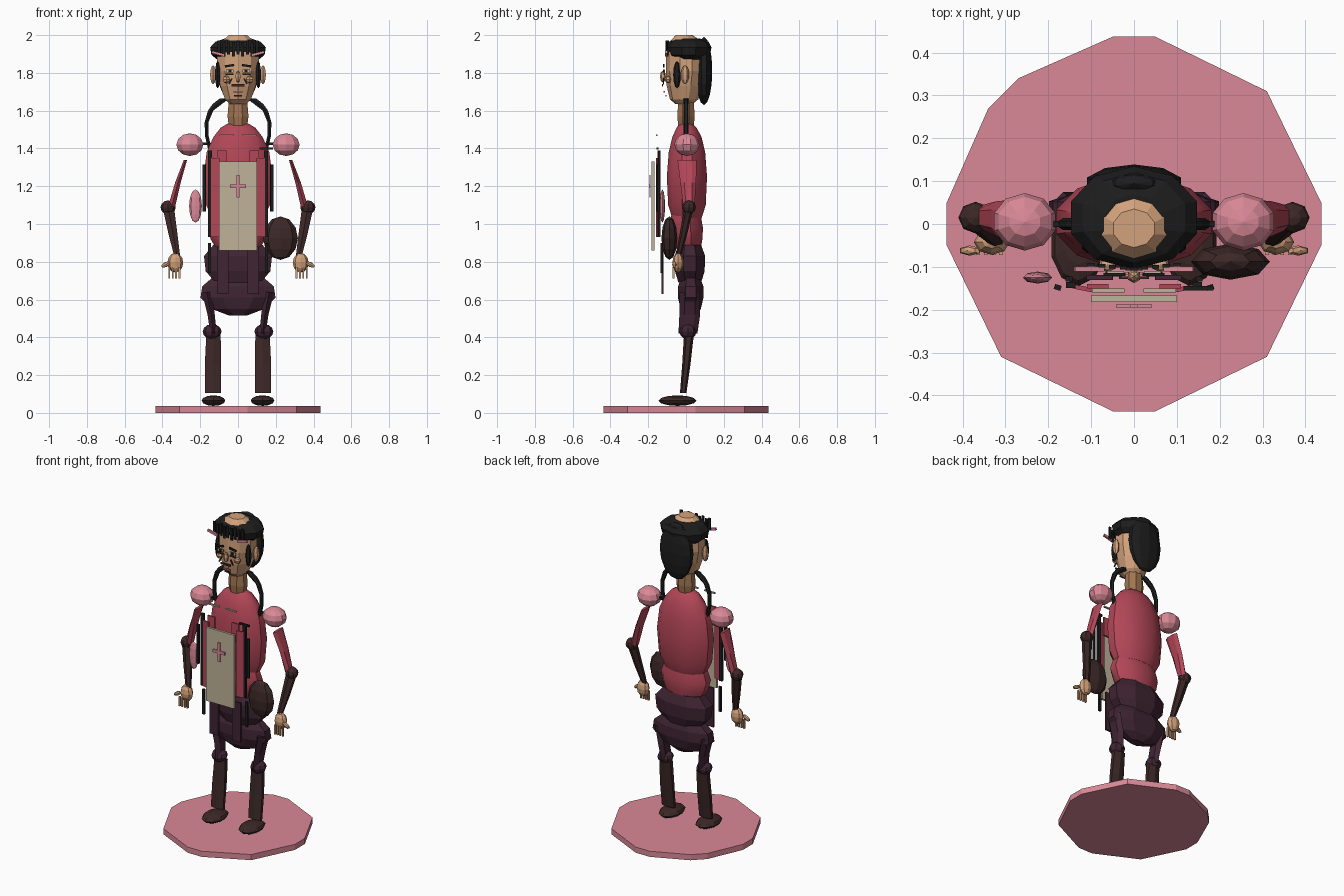
import bpy, bmesh, math
from mathutils import Matrix, Euler


def mat(name, r, g, b):
    m = bpy.data.materials.new(name)
    m.diffuse_color = (r, g, b, 1)
    return m


PINK = mat("rose_pink", 0.70, 0.25, 0.31)
RED = mat("crimson", 0.45, 0.062, 0.095)
BROWN = mat("dark_brown", 0.045, 0.021, 0.020)
PLUM = mat("dark_plum", 0.050, 0.018, 0.032)
BLACK = mat("black", 0.012, 0.012, 0.012)
SKIN = mat("skin", 0.65, 0.36, 0.20)
TAN = mat("shaded_skin", 0.36, 0.18, 0.085)
BEIGE = mat("beige", 0.52, 0.45, 0.32)


def finish(name, bm, m, smooth=None):
    bmesh.ops.recalc_face_normals(bm, faces=bm.faces)
    me = bpy.data.meshes.new(name)
    bm.to_mesh(me)
    bm.free()
    me.materials.append(m)
    ob = bpy.data.objects.new(name, me)
    bpy.context.collection.objects.link(ob)
    if smooth:
        bpy.ops.object.select_all(action='DESELECT')
        ob.select_set(True)
        bpy.context.view_layer.objects.active = ob
        bpy.ops.object.shade_smooth_by_angle(angle=math.radians(smooth))
    return ob


def oval(name, loc, r, m, seg=8, rings=6, rot=(0, 0, 0), smooth=None):
    bm = bmesh.new()
    bmesh.ops.create_uvsphere(bm, u_segments=seg, v_segments=rings, radius=1)
    bm.transform(Matrix.LocRotScale(loc, Euler(rot), r))
    return finish(name, bm, m, smooth)


def box(name, loc, size, m, rot=(0, 0, 0)):
    bm = bmesh.new()
    bmesh.ops.create_cube(bm, size=1)
    bm.transform(Matrix.LocRotScale(loc, Euler(rot), size))
    return finish(name, bm, m)


def loft(name, sections, m, n=8, side=1, smooth=None):
    """Skin a stack of ellipses given as (z, centre x, centre y, radius x, radius y)."""
    bm = bmesh.new()
    rings = []
    for z, cx, cy, rx, ry in sections:
        ang = [2 * math.pi * (i + 0.5) / n for i in range(n)]
        rings.append([bm.verts.new((side * (cx + rx * math.cos(a)), cy + ry * math.sin(a), z))
                      for a in ang])
    for a, b in zip(rings, rings[1:]):
        for i in range(n):
            bm.faces.new((a[i], a[(i + 1) % n], b[(i + 1) % n], b[i]))
    bm.faces.new(rings[0])
    bm.faces.new(rings[-1])
    return finish(name, bm, m, smooth)


# Stand: faceted disc
outline = [(-.05, .437), (.05, .437), (.31, .31), (.437, .05), (.437, -.05), (.31, -.31), (.05, -.437),
           (-.05, -.437), (-.31, -.31), (-.437, -.05), (-.437, .05), (-.34, .27), (-.27, .34)]
bm = bmesh.new()
face = bm.faces.new([bm.verts.new((x, y, 0)) for x, y in outline])
top = bmesh.ops.extrude_face_region(bm, geom=[face])["geom"]
bmesh.ops.translate(bm, vec=(0, 0, 0.036), verts=[v for v in top if isinstance(v, bmesh.types.BMVert)])
finish("stand", bm, PINK)

# Torso, waist, neck and hips
loft("torso", [(1.03, 0, .005, .14, .08), (1.10, 0, .005, .175, .103), (1.25, 0, .005, .188, .11),
               (1.38, 0, .005, .172, .10), (1.46, 0, .005, .135, .08), (1.51, 0, .003, .095, .055),
               (1.535, 0, 0, .05, .03)], RED, 12, smooth=40)
loft("waist", [(.87, 0, .01, .12, .07), (.92, 0, .005, .15, .085), (.98, 0, 0, .165, .093),
               (1.05, 0, 0, .14, .08)], RED, 12, smooth=40)
loft("neck", [(1.50, 0, 0, .05, .042), (1.57, 0, 0, .06, .05), (1.66, 0, 0, .052, .043)], TAN, 8)
loft("upper_hip", [(.69, 0, .02, .13, .065), (.75, 0, .02, .185, .085), (.83, 0, .02, .195, .088),
                   (.89, 0, .02, .14, .065)], PLUM, 8)
loft("lower_hip", [(.515, 0, .025, .05, .03), (.55, 0, .025, .15, .058), (.61, 0, .025, .215, .073),
                   (.67, 0, .025, .205, .072), (.73, 0, .025, .13, .05)], PLUM, 8)

# Head and hair
loft("head", [(1.635, 0, -.01, .045, .045), (1.66, 0, -.01, .072, .075), (1.73, 0, -.005, .098, .097),
              (1.81, 0, 0, .118, .107), (1.90, 0, 0, .118, .105), (1.965, 0, 0, .095, .085),
              (2.0, 0, -.01, .05, .045)], SKIN, 10)
loft("hair_cap", [(1.87, 0, .02, .115, .09), (1.895, 0, .015, .148, .112), (1.935, 0, .015, .155, .12),
                  (1.965, 0, .015, .125, .105), (1.983, 0, .005, .07, .065)], BLACK, 10)
oval("back_hair", (0, .095, 1.81), (.115, .044, .18), BLACK, 10, 8)
for i in range(9):
    x = -.1 + i * .025
    box("fringe_lock", (x, -.105 + abs(x) * .1, 1.935 - .01 * (i % 2)), (.016, .008, .075), BLACK)

# Face
oval("nose", (0, -.122, 1.78), (.016, .016, .032), SKIN, 6, 4)
box("moustache", (0, -.125, 1.735), (.07, .006, .012), BROWN)
box("mouth", (0, -.115, 1.70), (.05, .006, .008), PINK)
box("chin_line", (0, -.105, 1.68), (.04, .006, .008), BROWN)
for s in (1, -1):
    box("eyebrow", (s * .045, -.118, 1.838), (.05, .007, .012), BLACK, (0, s * .15, 0))
    box("eye_white", (s * .043, -.113, 1.81), (.04, .006, .016), BEIGE)
    box("pupil", (s * .043, -.118, 1.81), (.016, .006, .016), BLACK)
    box("lower_lid", (s * .045, -.115, 1.792), (.042, .006, .007), BROWN)
    box("cheek_line", (s * .04, -.12, 1.755), (.008, .006, .035), BROWN, (0, -s * .5, 0))
    oval("cheek", (s * .062, -.095, 1.765), (.022, .018, .02), SKIN, 6, 4)
    oval("ear", (s * .132, -.005, 1.79), (.018, .022, .05), SKIN, 6, 6)
    oval("side_lock", (s * .108, -.048, 1.79), (.016, .02, .072), BLACK, 6, 6)
    box("hair_pin", (s * .105, -.105, 1.902), (.07, .012, .014), PINK, (0, -s * .25, 0))

    # Neck cord
    loft("neck_cord", [(1.665, .07, 0, .03, .012), (1.635, .11, 0, .028, .014), (1.60, .145, 0, .016, .014),
                       (1.54, .166, 0, .012, .014), (1.47, .166, 0, .011, .014), (1.40, .15, 0, .011, .014)],
         BLACK, 6, s)

    # Arm
    box("shoulder_link", (s * .17, 0, 1.425), (.05, .014, .014), BLACK)
    oval("shoulder", (s * .255, .005, 1.42), (.075, .067, .06), PINK, 10, 6)
    loft("upper_arm", [(1.09, .352, .015, .022, .03), (1.22, .318, .012, .017, .042),
                       (1.34, .278, .005, .010, .05)], RED, 6, s)
    oval("elbow", (s * .37, .015, 1.088), (.04, .037, .037), BROWN)
    loft("forearm", [(.83, .322, -.04, .018, .014), (.94, .343, -.015, .027, .02),
                     (1.07, .366, .012, .034, .024)], BROWN, 6, s)
    oval("palm", (s * .332, -.042, .795), (.042, .03, .052), SKIN)
    for i in range(4):
        box("finger", (s * (.31 + i * .018), -.066, .742), (.009, .012, .06), SKIN)
    oval("thumb", (s * .383, -.062, .785), (.03, .012, .013), SKIN, 6, 4, (0, s * .5, 0))

    # Leg
    loft("thigh", [(.42, .13, .01, .02, .05), (.52, .142, .02, .022, .055), (.64, .165, .02, .03, .055)],
         PLUM, 6, s)
    oval("knee", (s * .137, .01, .43), (.05, .045, .04), PLUM)
    loft("shin", [(.105, .132, -.015, .05, .017), (.26, .132, .002, .05, .022), (.41, .13, .015, .044, .026)],
         BROWN, 6, s)
    oval("shoe", (s * .13, -.045, .065), (.066, .1, .028), BROWN, 10, 6)

    # Layered front panels and straps
    box("skirt_panel", (s * .08, -.125, .755), (.062, .012, .25), PLUM)
    box("hip_strap", (s * .152, -.128, .82), (.016, .012, .16), BLACK)
    box("coat_panel", (s * .12, -.15, 1.14), (.045, .01, .42), RED, (0, 0, s * .2))
    box("coat_edge", (s * .148, -.142, 1.16), (.022, .014, .46), BLACK)
    box("side_strap", (s * .178, -.148, 1.19), (.016, .012, .25), BLACK, (0, 0, s * .3))
    box("shoulder_strap", (s * .085, -.145, 1.33), (.05, .01, .12), RED)
    box("collar_bar", (s * .06, -.155, 1.47), (.075, .01, .008), BEIGE)
box("brooch_pin", (.15, -.15, 1.40), (.07, .01, .012), BLACK)

# Apron with cross
box("apron", (0, -.174, 1.095), (.2, .015, .47), BEIGE)
box("cross_upright", (0, -.191, 1.2), (.018, .007, .12), PINK)
box("cross_arm", (0, -.1915, 1.2), (.085, .007, .018), PINK)

# Carried bag and pink charm
oval("bag", (.225, -.088, .925), (.092, .042, .115), BROWN, 8, 6)
oval("charm", (-.225, -.125, 1.095), (.034, .014, .088), PINK, 8, 6)
